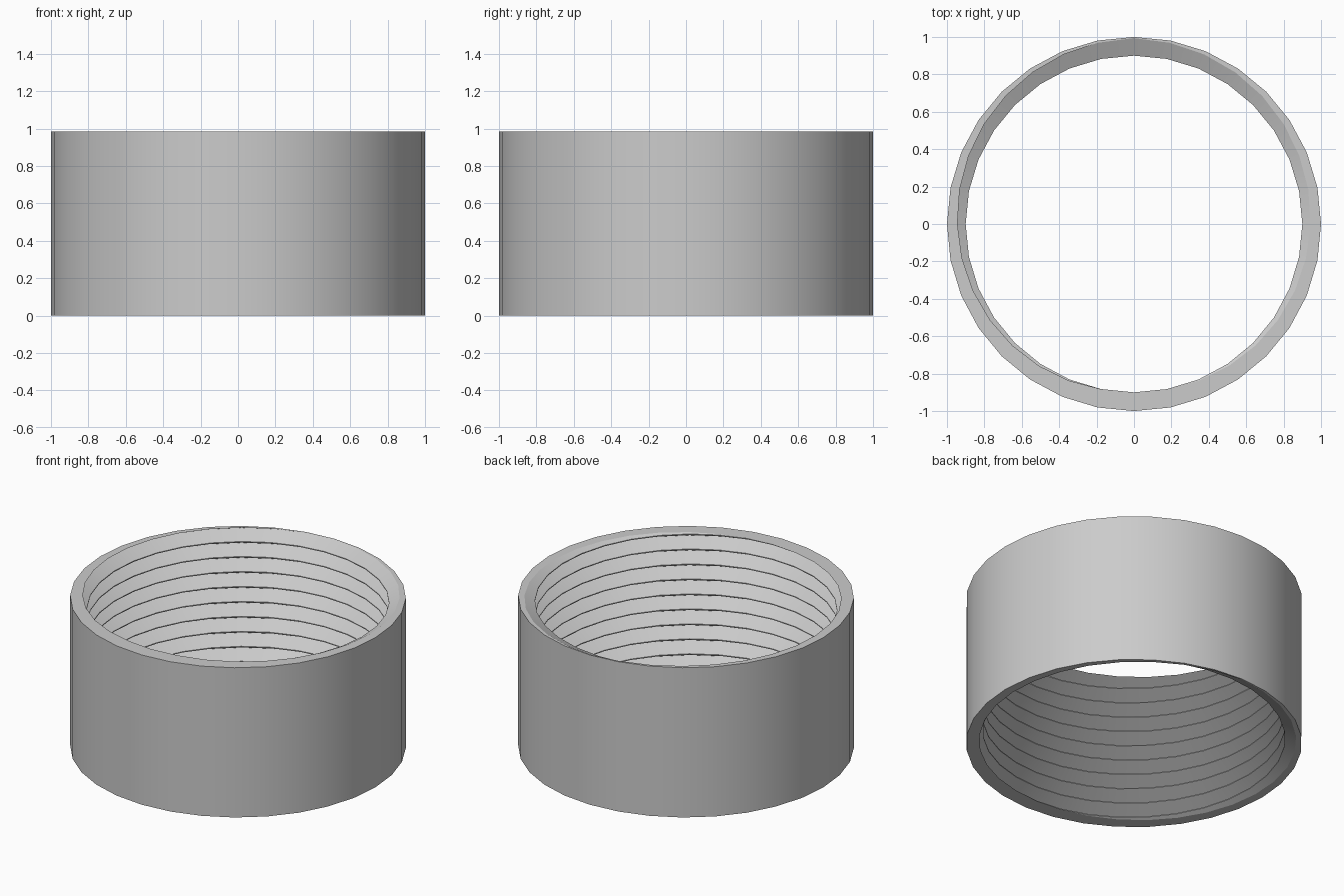
import bpy, bmesh
from math import pi, cos, sin, radians

cube = bpy.data.objects.get("Cube")
if cube:
    bpy.data.objects.remove(cube, do_unlink=True)

SIDES = 32
HEIGHT = 0.984
TURNS = 10
PITCH = HEIGHT / TURNS
OUTER, ROOT, CREST = 1.0, 0.994, 0.9
# One thread tooth: (fraction of pitch, radius)
TOOTH = [(0.0, ROOT), (0.47, CREST), (0.53, CREST)]


def ring_point(bm, i, r, z):
    a = -pi / 2 + 2 * pi * i / SIDES
    return bm.verts.new((r * cos(a), r * sin(a), z))


bm = bmesh.new()

# Helical V thread, one column of teeth per side, longer than the ring
step = len(TOOTH)
columns = []
for i in range(SIDES):
    columns.append([ring_point(bm, i, r, PITCH * (k + 0.501 + f - i / SIDES))
                    for k in range(-3, TURNS + 4) for f, r in TOOTH])
rows = len(columns[0])
for i in range(SIDES):
    last = i == SIDES - 1
    a, b = columns[i], columns[(i + 1) % SIDES]
    shift = step if last else 0  # the seam joins one turn lower
    for j in range(shift, rows - 1):
        bm.faces.new((a[j], a[j + 1], b[j + 1 - shift], b[j - shift]))

# Outer wall
low = [ring_point(bm, i, OUTER, -PITCH) for i in range(SIDES)]
high = [ring_point(bm, i, OUTER, HEIGHT + PITCH) for i in range(SIDES)]
for i in range(SIDES):
    n = (i + 1) % SIDES
    bm.faces.new((low[i], low[n], high[n], high[i]))

# Trim both ends flat and close them with rims
for z, direction in ((0.0, -1), (HEIGHT, 1)):
    cut = bmesh.ops.bisect_plane(
        bm, geom=bm.verts[:] + bm.edges[:] + bm.faces[:], dist=1e-6,
        plane_co=(0, 0, z), plane_no=(0, 0, direction), clear_outer=True)
    edges = [e for e in cut["geom_cut"] if isinstance(e, bmesh.types.BMEdge)]
    bmesh.ops.triangle_fill(bm, edges=edges, use_beauty=True,
                            normal=(0, 0, direction))
bmesh.ops.recalc_face_normals(bm, faces=bm.faces[:])

mesh = bpy.data.meshes.new("threaded_ring")
bm.to_mesh(mesh)
bm.free()
ring = bpy.data.objects.new("threaded_ring", mesh)
bpy.context.collection.objects.link(ring)

# Plain grey
grey = bpy.data.materials.new("grey")
grey.use_nodes = True
colour = (0.6, 0.6, 0.6, 1)
grey.diffuse_color = colour
grey.node_tree.nodes["Principled BSDF"].inputs["Base Color"].default_value = colour
mesh.materials.append(grey)

bpy.ops.object.select_all(action="DESELECT")
ring.select_set(True)
bpy.context.view_layer.objects.active = ring
bpy.ops.object.shade_smooth_by_angle(angle=radians(22))
